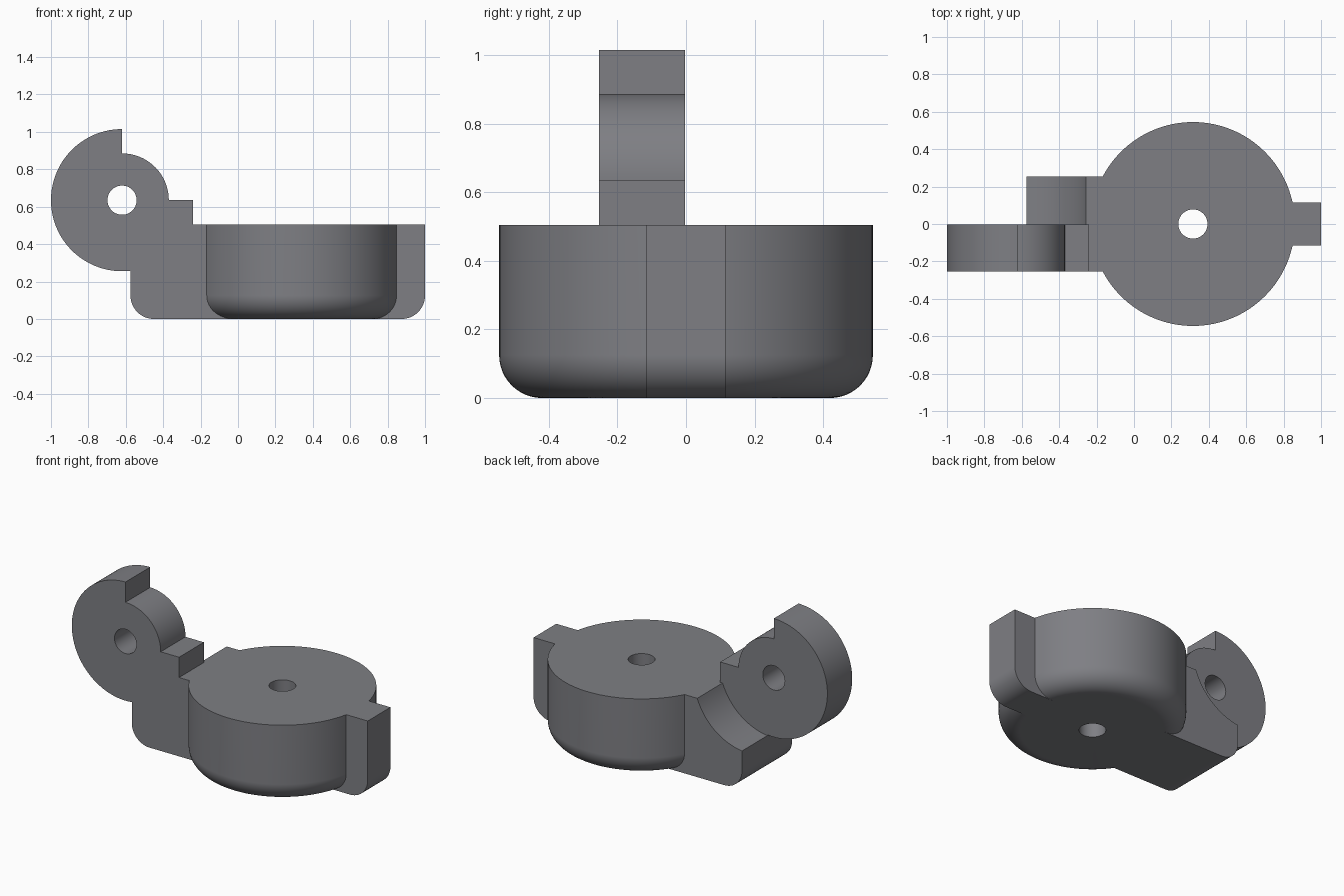
import bpy, bmesh
from math import cos, sin, radians, asin, acos, degrees, pi

if "Cube" in bpy.data.objects:
    bpy.data.objects.remove(bpy.data.objects["Cube"])

H = 0.505            # body height
FILLET = 0.125       # bottom edge radius
BX, BR = 0.315, 0.545   # round body centre and radius
KX, KZ, KR = -0.62, 0.635, 0.38   # knuckle centre and radius
HOLE = 0.078
ARM_X, ARM_W = -0.575, 0.254
SPLIT = -0.003       # back plane of the knuckle

grey = bpy.data.materials.new("dark_grey")
grey.diffuse_color = (0.21, 0.212, 0.23, 1)
grey.use_nodes = True
grey.node_tree.nodes["Principled BSDF"].inputs["Base Color"].default_value = grey.diffuse_color


def arc(cx, cz, r, a0, a1, n):
    return [(cx + r * cos(radians(a0 + (a1 - a0) * i / n)),
             cz + r * sin(radians(a0 + (a1 - a0) * i / n))) for i in range(n + 1)]


def finish(name, bm):
    bmesh.ops.recalc_face_normals(bm, faces=bm.faces)
    me = bpy.data.meshes.new(name)
    bm.to_mesh(me)
    bm.free()
    me.materials.append(grey)
    ob = bpy.data.objects.new(name, me)
    bpy.context.collection.objects.link(ob)
    return ob


def extrude(name, pts, y0, y1):
    """Extrude an x-z outline from y0 to y1."""
    bm = bmesh.new()
    f = bm.faces.new([bm.verts.new((x, y0, z)) for x, z in pts])
    res = bmesh.ops.extrude_face_region(bm, geom=[f])
    vs = [v for v in res["geom"] if isinstance(v, bmesh.types.BMVert)]
    bmesh.ops.translate(bm, verts=vs, vec=(0, y1 - y0, 0))
    return finish(name, bm)


def lathe(name, pts, cx, n=128):
    """Revolve a closed radius-height outline about a vertical axis."""
    bm = bmesh.new()
    rings = [[bm.verts.new((cx + r * cos(2 * pi * i / n), r * sin(2 * pi * i / n), z))
              for r, z in pts] for i in range(n)]
    m = len(pts)
    for i in range(n):
        a, b = rings[i], rings[(i + 1) % n]
        for j in range(m):
            k = (j + 1) % m
            bm.faces.new((a[j], b[j], b[k], a[k]))
    return finish(name, bm)


def boolean(ob, other, op):
    mod = ob.modifiers.new(op.lower(), 'BOOLEAN')
    mod.operation, mod.solver, mod.object = op, 'EXACT', other
    dg = bpy.context.evaluated_depsgraph_get()
    me = bpy.data.meshes.new_from_object(ob.evaluated_get(dg))
    ob.modifiers.clear()
    ob.data = me
    bpy.data.objects.remove(other)


# Round body with a central bore and a rounded bottom edge
body = lathe("hinged_body",
             [(HOLE, 0)] + arc(BR - FILLET, FILLET, FILLET, -90, 0, 12)
             + [(BR, H), (HOLE, H)], BX)

# Front half of the arm, carrying the stepped knuckle
corner = arc(ARM_X + FILLET, FILLET, FILLET, 180, 270, 12)
end = 360 - degrees(acos((ARM_X - KX) / KR))
knuckle = extrude("knuckle_arm",
                  arc(KX, KZ, KR, 90, end, 72) + corner
                  + [(0.1, 0), (0.1, H), (-0.24, H), (-0.24, KZ)]
                  + arc(KX, KZ, 0.25, 0, 90, 32), -ARM_W, SPLIT)
pin_hole = extrude("pin_hole", arc(KX, KZ, HOLE, 0, 352.5, 47), -0.4, 0.2)
boolean(knuckle, pin_hole, 'DIFFERENCE')

# Back half of the arm, hollowed to clear the mating knuckle
CR = KR + 0.005
a0 = 360 - degrees(acos((ARM_X - KX) / CR))
a1 = 360 - degrees(asin((KZ - H) / CR))
saddle = extrude("saddle_arm",
                 corner + [(0.1, 0), (0.1, H)] + arc(KX, KZ, CR, a1, a0, 24),
                 -0.1, ARM_W)

# Tab on the far side
tab = extrude("tab", [(0.55, H), (0.55, 0)]
              + arc(1 - FILLET, FILLET, FILLET, -90, 0, 12) + [(1, H)], -0.115, 0.115)

for part in (knuckle, saddle, tab):
    boolean(body, part, 'UNION')

# Clean flat areas, then smooth the curved ones
bm = bmesh.new()
bm.from_mesh(body.data)
bmesh.ops.remove_doubles(bm, verts=bm.verts, dist=1e-5)
bmesh.ops.dissolve_limit(bm, angle_limit=radians(0.2), verts=bm.verts, edges=bm.edges)
bm.to_mesh(body.data)
bm.free()
bpy.ops.object.select_all(action='DESELECT')
body.select_set(True)
bpy.context.view_layer.objects.active = body
bpy.ops.object.shade_smooth_by_angle(angle=radians(30))
wn = body.modifiers.new("weighted_normals", 'WEIGHTED_NORMAL')
wn.keep_sharp = True
